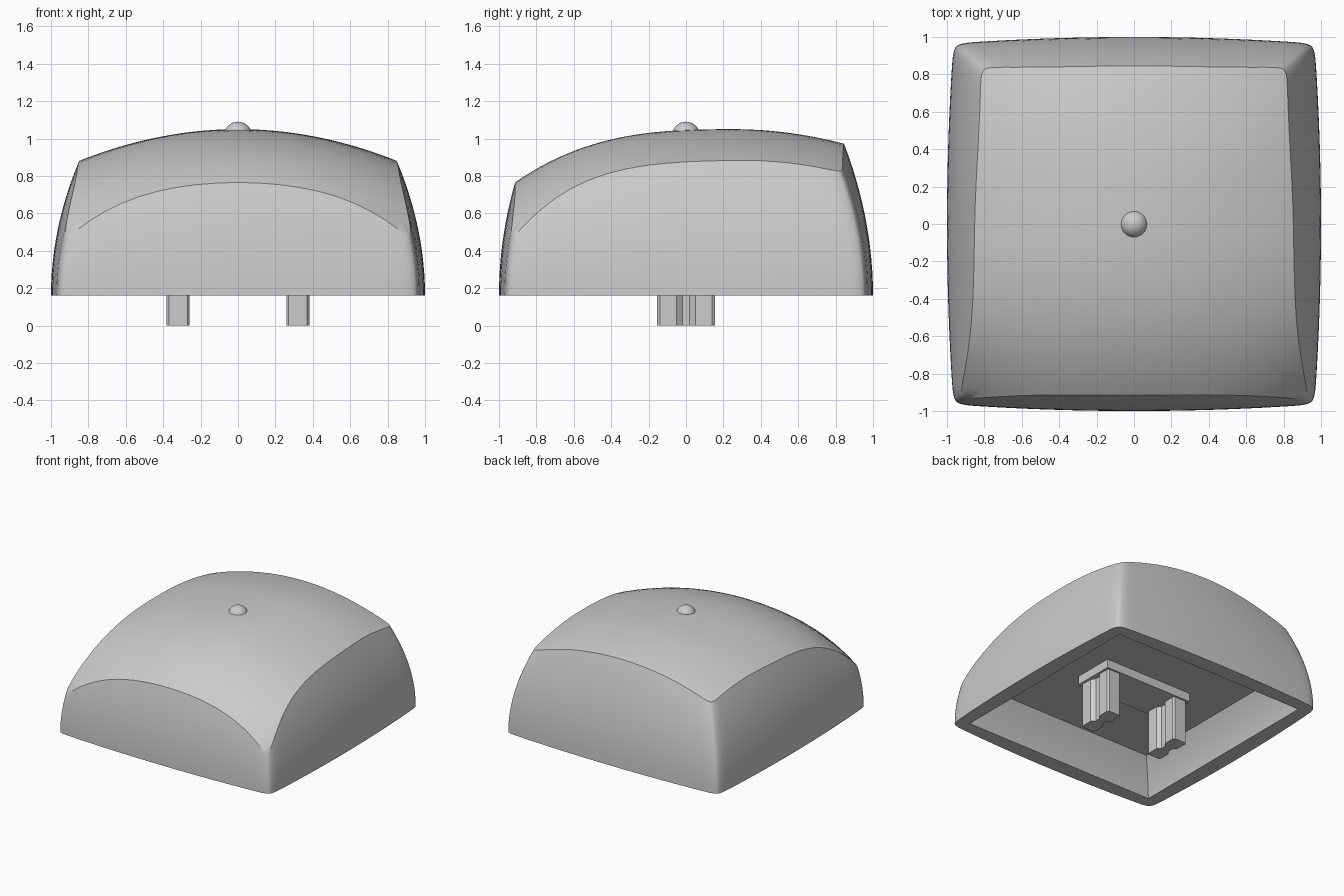
import bpy, bmesh, math

cube = bpy.data.objects.get("Cube")
if cube:
    bpy.data.objects.remove(cube, do_unlink=True)

grey = bpy.data.materials.new("light_grey")
grey.use_nodes = True
grey.diffuse_color = (0.6, 0.6, 0.6, 1)
grey.node_tree.nodes["Principled BSDF"].inputs["Base Color"].default_value = (0.6, 0.6, 0.6, 1)

BASE = 0.16      # height of the lower rim
CEILING = 0.43   # height of the flat inner ceiling
STEPS = 24       # points along each side


def finish(name, bm, angle=30):
    bmesh.ops.recalc_face_normals(bm, faces=bm.faces)
    mesh = bpy.data.meshes.new(name)
    bm.to_mesh(mesh)
    bm.free()
    mesh.materials.append(grey)
    obj = bpy.data.objects.new(name, mesh)
    bpy.context.collection.objects.link(obj)
    bpy.ops.object.select_all(action='DESELECT')
    obj.select_set(True)
    bpy.context.view_layer.objects.active = obj
    bpy.ops.object.shade_smooth_by_angle(angle=math.radians(angle))
    return obj


def perimeter():
    """Points around a unit square, closer together near the corners."""
    side = [math.sin((i / STEPS - 0.5) * math.pi) for i in range(STEPS)]
    return ([(s, -1) for s in side] + [(1, s) for s in side]
            + [(-s, 1) for s in side] + [(-1, -s) for s in side])


def outline(u, v, z):
    """Bulging wall position at height z."""
    t = z - BASE
    bulge = 0.035 + 0.07 * t * t
    r = (abs(u) ** 40 + abs(v) ** 40) ** (-1 / 40)
    u, v = u * r, v * r
    return (u * (1 - 0.29 * t * t) * (1 - bulge * v * v),
            v * (1 - 0.235 * t * t) * (1 - bulge * u * u))


def dome(x, y):
    """Height of the curved top, highest behind the middle."""
    d = y - 0.25
    drop = 0.22 * d * d if d > 0 else 0.03 * d * d - 0.155 * d ** 3
    return 1.05 - drop - 0.235 * x * x - 0.16 * (max(0, -y) * x) ** 4


def edge_height(u, v):
    """Height at which the wall meets the top."""
    low, high = BASE, 1.1
    for _ in range(30):
        mid = (low + high) / 2
        if dome(*outline(u, v, mid)) > mid:
            low = mid
        else:
            high = mid
    return low


# Hollow cap: ceiling, inner wall, rim, outer wall and domed top as rings
points = perimeter()
edges = [edge_height(u, v) for u, v in points]
rings = [[(u * a, v * a, z) for u, v in points]
         for a, z in ((0.745, CEILING), (0.83, 0.30), (0.87, BASE))]
for i in range(13):
    ring = []
    for (u, v), top in zip(points, edges):
        z = BASE + (top - BASE) * i / 12
        ring.append((*outline(u, v, z), z))
    rings.append(ring)
rim = rings[-1]
for i in range(19, 0, -1):
    s = i / 20
    rings.append([(x * s, y * s, dome(x * s, y * s)) for x, y, _ in rim])

bm = bmesh.new()
loops = [[bm.verts.new(p) for p in ring] for ring in rings]
count = len(points)
for a, b in zip(loops, loops[1:]):
    for i in range(count):
        j = (i + 1) % count
        bm.faces.new((a[i], a[j], b[j], b[i]))
bm.faces.new(loops[0])
peak = bm.verts.new((0, 0, dome(0, 0)))
for i in range(count):
    bm.faces.new((loops[-1][i], loops[-1][(i + 1) % count], peak))
finish("cap_shell", bm)


def prism(name, profile, z0, z1):
    bm = bmesh.new()
    face = bm.faces.new([bm.verts.new((x, y, z0)) for x, y in profile])
    out = bmesh.ops.extrude_face_region(bm, geom=[face])
    moved = [g for g in out["geom"] if isinstance(g, bmesh.types.BMVert)]
    bmesh.ops.translate(bm, verts=moved, vec=(0, 0, z1 - z0))
    return finish(name, bm)


# Mounting plate under the ceiling
prism("stem_plate", [(-0.40, -0.17), (0.40, -0.17), (0.40, 0.17), (-0.40, 0.17)],
      0.36, CEILING + 0.01)

# Two grooved stem legs
quarter = [(0.035, 0.02), (0.06, 0.05), (0.062, 0.14), (0.05, 0.155)]
half = [(x, -y) for x, y in reversed(quarter)] + quarter
leg = half + [(-x, -y) for x, y in half]
for side, name in ((1, "left_stem_leg"), (-1, "right_stem_leg")):
    prism(name, [(x + side * 0.32, y) for x, y in leg], 0, 0.37)

# Small locating bump on top
bm = bmesh.new()
bmesh.ops.create_uvsphere(bm, u_segments=32, v_segments=16, radius=0.075)
bmesh.ops.translate(bm, verts=bm.verts, vec=(0, 0, 1.015))
finish("top_bump", bm)
